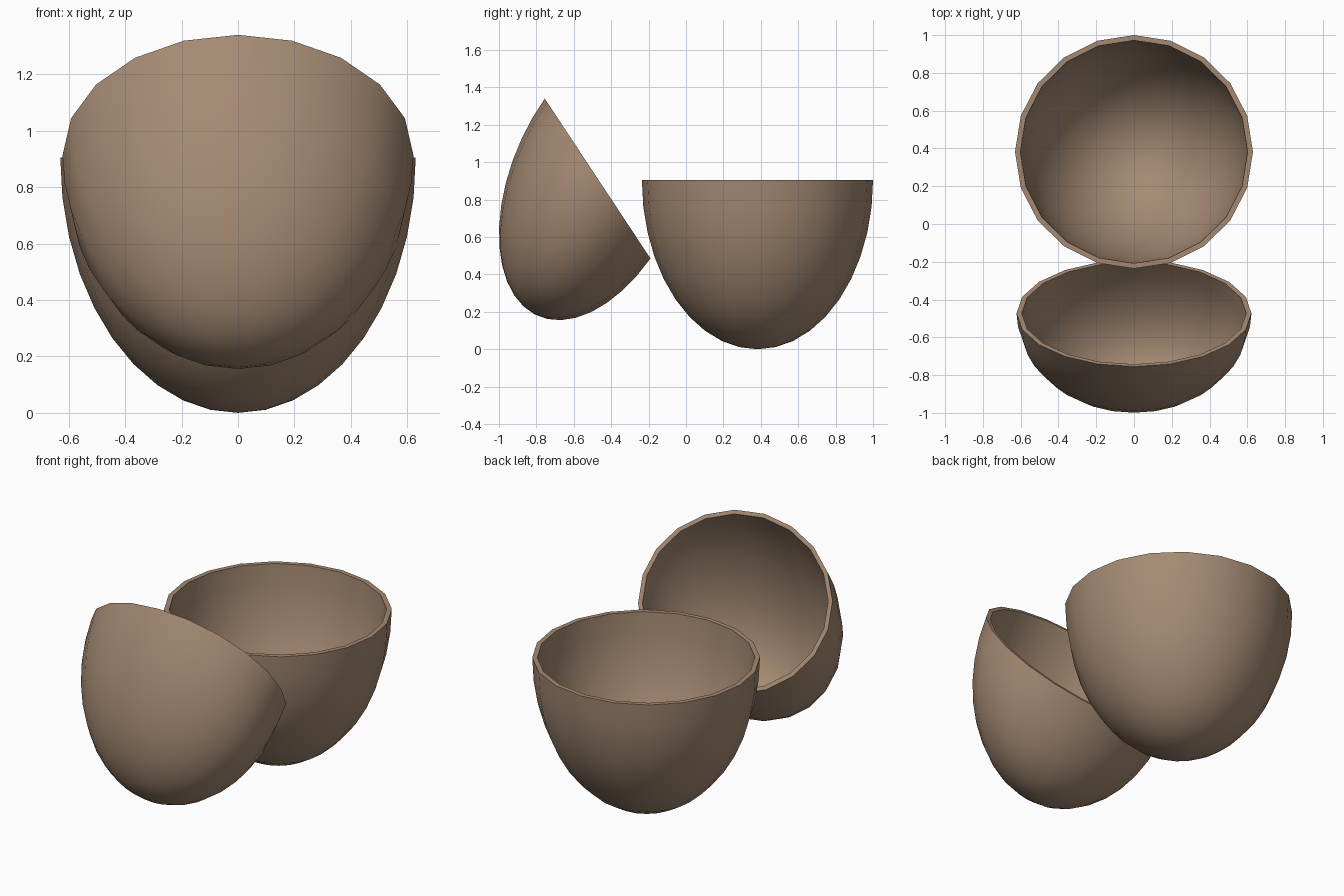
import bpy, bmesh
from math import sin, cos, radians
from mathutils import Vector

cube = bpy.data.objects.get("Cube")
if cube:
    bpy.data.objects.remove(cube, do_unlink=True)

SIDES, RINGS = 20, 10
INNER = 0.955  # inner wall size relative to the outer wall

shell_brown = bpy.data.materials.new("shell_brown")
shell_brown.use_nodes = True
COLOUR = (0.376, 0.255, 0.171, 1)
shell_brown.diffuse_color = COLOUR
shell_brown.node_tree.nodes["Principled BSDF"].inputs["Base Color"].default_value = COLOUR


def half_shell(name, centre, side, across, pole):
    """Hollow half egg: rim spanned by side and across, pole is the rim-to-tip vector."""
    centre, side, across, pole = map(Vector, (centre, side, across, pole))
    bm = bmesh.new()

    def wall(scale):
        rings = []
        for i in range(RINGS):
            t = radians(90 * i / RINGS)
            rings.append([bm.verts.new(centre + scale * (
                cos(t) * (side * cos(a) + across * sin(a)) + pole * sin(t)))
                for a in (radians(360 * k / SIDES) for k in range(SIDES))])
        tip = bm.verts.new(centre + scale * pole)
        for low, high in zip(rings, rings[1:]):
            bridge(low, high)
        for k in range(SIDES):
            bm.faces.new((rings[-1][k], rings[-1][(k + 1) % SIDES], tip))
        return rings[0]

    def bridge(a, b):
        for k in range(SIDES):
            n = (k + 1) % SIDES
            bm.faces.new((a[k], a[n], b[n], b[k]))

    # outer wall, inner wall and the flat rim joining them
    bridge(wall(1), wall(INNER))
    bmesh.ops.recalc_face_normals(bm, faces=bm.faces)
    mesh = bpy.data.meshes.new(name)
    bm.to_mesh(mesh)
    bm.free()
    mesh.materials.append(shell_brown)
    obj = bpy.data.objects.new(name, mesh)
    bpy.context.collection.objects.link(obj)
    bpy.ops.object.select_all(action='DESELECT')
    obj.select_set(True)
    bpy.context.view_layer.objects.active = obj
    bpy.ops.object.shade_smooth_by_angle(angle=radians(40))


# upright half at the back, tilted and skewed half at the front
half_shell("upright_shell_half", (0, 0.382, 0.905), (0.63, 0, 0), (0, 0.618, 0), (0, 0, -0.905))
half_shell("tilted_shell_half", (0, -0.4725, 0.9125), (0.622, 0, 0),
           (0, 0.2825, -0.4275), (0, -0.4455, -0.625))
